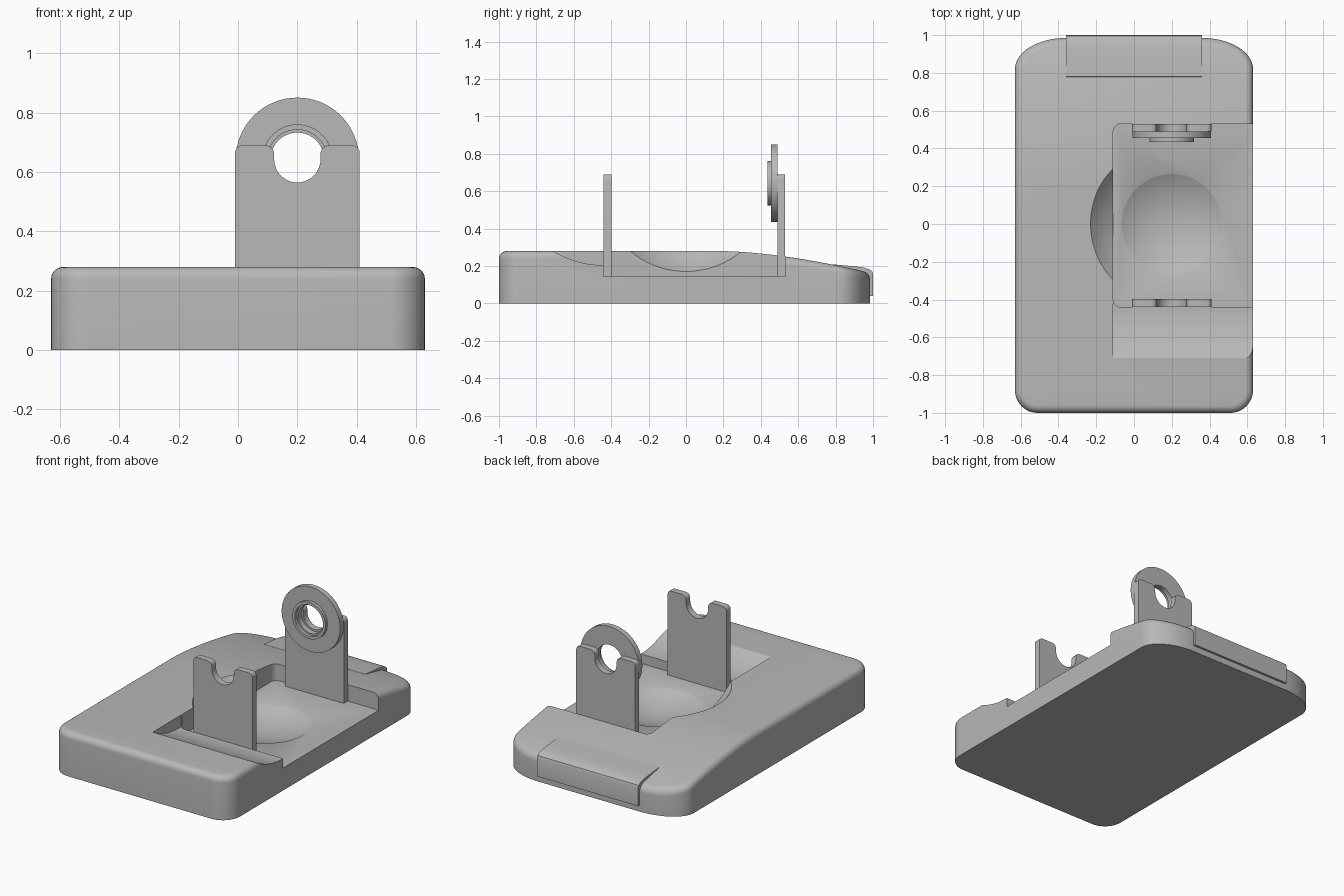
import bpy, bmesh, math

if "Cube" in bpy.data.objects:
    bpy.data.objects.remove(bpy.data.objects["Cube"])

grey = bpy.data.materials.new("mid_grey")
grey.diffuse_color = (0.48, 0.48, 0.48, 1)
grey.use_nodes = True
grey.node_tree.nodes["Principled BSDF"].inputs["Base Color"].default_value = grey.diffuse_color


def finish(name, bm):
    bmesh.ops.recalc_face_normals(bm, faces=bm.faces[:])
    me = bpy.data.meshes.new(name)
    bm.to_mesh(me)
    bm.free()
    me.materials.append(grey)
    ob = bpy.data.objects.new(name, me)
    bpy.context.collection.objects.link(ob)
    return ob


def smooth(ob):
    bpy.ops.object.select_all(action='DESELECT')
    ob.select_set(True)
    bpy.context.view_layer.objects.active = ob
    bpy.ops.object.shade_smooth_by_angle(angle=math.radians(30))


def prism(name, pts, axis, lo, hi):
    """Extrude a 2D outline along the given axis (0=x, 1=y, 2=z)."""
    bm = bmesh.new()
    ends = []
    for d in (lo, hi):
        ring = []
        for p in pts:
            co = list(p)
            co.insert(axis, d)
            ring.append(bm.verts.new(co))
        ends.append(ring)
        bm.faces.new(ring)
    n = len(pts)
    for i in range(n):
        j = (i + 1) % n
        bm.faces.new((ends[0][i], ends[0][j], ends[1][j], ends[1][i]))
    return finish(name, bm)


def arc(cx, cy, r, a0, a1, n):
    return [(cx + r * math.cos(math.radians(a0 + (a1 - a0) * i / n)),
             cy + r * math.sin(math.radians(a0 + (a1 - a0) * i / n))) for i in range(n + 1)]


# Base: rounded slab whose top slopes down towards the back
def height(y):
    return 0.28 - 0.115 * (max(0, y - 0.2) / 0.78) ** 1.6


half = []  # half width, y, normal x, normal y
for i in range(13):
    a = math.radians(-90 + 7.5 * i)
    c, s = math.cos(a), math.sin(a)
    half.append((0.51 + 0.12 * c, -0.88 + 0.12 * s, c, s))
for i in range(13):
    half.append((0.63, 0.2 + 0.048 * i, 1, 0))
for i in range(17):
    a = math.radians(90 * i / 16)
    c, s = math.cos(a), math.sin(a)
    l = math.hypot(c / 0.27, s / 0.165)
    half.append((0.36 + 0.27 * c, 0.82 + 0.165 * s, c / 0.27 / l, s / 0.165 / l))

bm = bmesh.new()
R, STEPS = 0.04, 6
rings = []
for k in range(-1, STEPS + 1):
    a = math.radians(90 * max(k, 0) / STEPS)
    inset = R * (1 - math.cos(a))
    right, left = [], []
    for w, y, nx, ny in half:
        x, yy = w - nx * inset, y - ny * inset
        z = 0 if k < 0 else height(yy) - R + R * math.sin(a)
        right.append(bm.verts.new((x, yy, z)))
        left.append(bm.verts.new((-x, yy, z)))
    rings.append(right + left[::-1])
N = len(rings[0])
for lo, hi in zip(rings, rings[1:]):
    for i in range(N):
        j = (i + 1) % N
        bm.faces.new((lo[i], lo[j], hi[j], hi[i]))
bm.faces.new(rings[0])
top = rings[-1]
for i in range(N // 2 - 1):
    bm.faces.new((top[i], top[i + 1], top[N - 2 - i], top[N - 1 - i]))
base = finish("base", bm)

# Cutters: open pocket, front ramp and spherical dish
pocket = prism("pocket_cutter", [(0.8, -0.44), (0.8, 0.53)]
               + arc(-0.07, 0.49, 0.04, 90, 180, 6)
               + arc(-0.07, -0.40, 0.04, 180, 270, 6), 2, 0.145, 0.5)
ramp_pts = [(-0.42 - 0.43 * i / 24) for i in range(25)]
ramp = prism("ramp_cutter", [(y, 0.728 - math.sqrt(0.523 ** 2 - (y + 0.44) ** 2)) for y in ramp_pts]
             + [(-0.42, 0.5)], 0, -0.11, 0.8)
bm = bmesh.new()
bmesh.ops.create_uvsphere(bm, u_segments=96, v_segments=64, radius=0.557)
bmesh.ops.translate(bm, verts=bm.verts[:], vec=(0.2, 0, 0.634))
dish = finish("dish_cutter", bm)

bpy.context.view_layer.objects.active = base
for cutter in (pocket, ramp, dish):
    mod = base.modifiers.new("cut", 'BOOLEAN')
    mod.operation, mod.solver, mod.object = 'DIFFERENCE', 'EXACT', cutter
    bpy.ops.object.modifier_apply(modifier=mod.name)
    bpy.data.objects.remove(cutter)
smooth(base)

# Raised tab wrapped over the back edge
smooth(prism("back_tab", [(0.77, 0.2), (0.78, 0.2095), (0.9, 0.199), (0.95, 0.192), (0.98, 0.183),
                          (0.995, 0.172), (1.0, 0.158), (1.0, 0.04), (0.9, 0.04)], 0, -0.36, 0.36))

# Two upright holders with a U notch in the top
side = ([(0.41, 0.14)] + arc(0.385, 0.665, 0.025, 0, 90, 5)
        + arc(0.308, 0.66, 0.03, 90, 180, 6) + arc(0.2, 0.643, 0.078, 0, -90, 14))
outline = side + [(0.4 - x, z) for x, z in side[-2::-1]]
smooth(prism("front_holder", outline, 1, -0.44, -0.398))
smooth(prism("back_holder", outline, 1, 0.49, 0.53))

# Stepped ring resting against the back holder
profile = [(0.09, 0.49), (0.208, 0.49), (0.208, 0.455), (0.118, 0.455),
           (0.118, 0.435), (0.1, 0.435), (0.1, 0.455), (0.09, 0.455)]
bm = bmesh.new()
SEG = 64
loops = [[bm.verts.new((0.2 + r * math.cos(2 * math.pi * i / SEG), y,
                        0.643 + r * math.sin(2 * math.pi * i / SEG))) for r, y in profile]
         for i in range(SEG)]
for i in range(SEG):
    a, b = loops[i], loops[(i + 1) % SEG]
    for k in range(len(profile)):
        m = (k + 1) % len(profile)
        bm.faces.new((a[k], a[m], b[m], b[k]))
smooth(finish("bearing_ring", bm))
